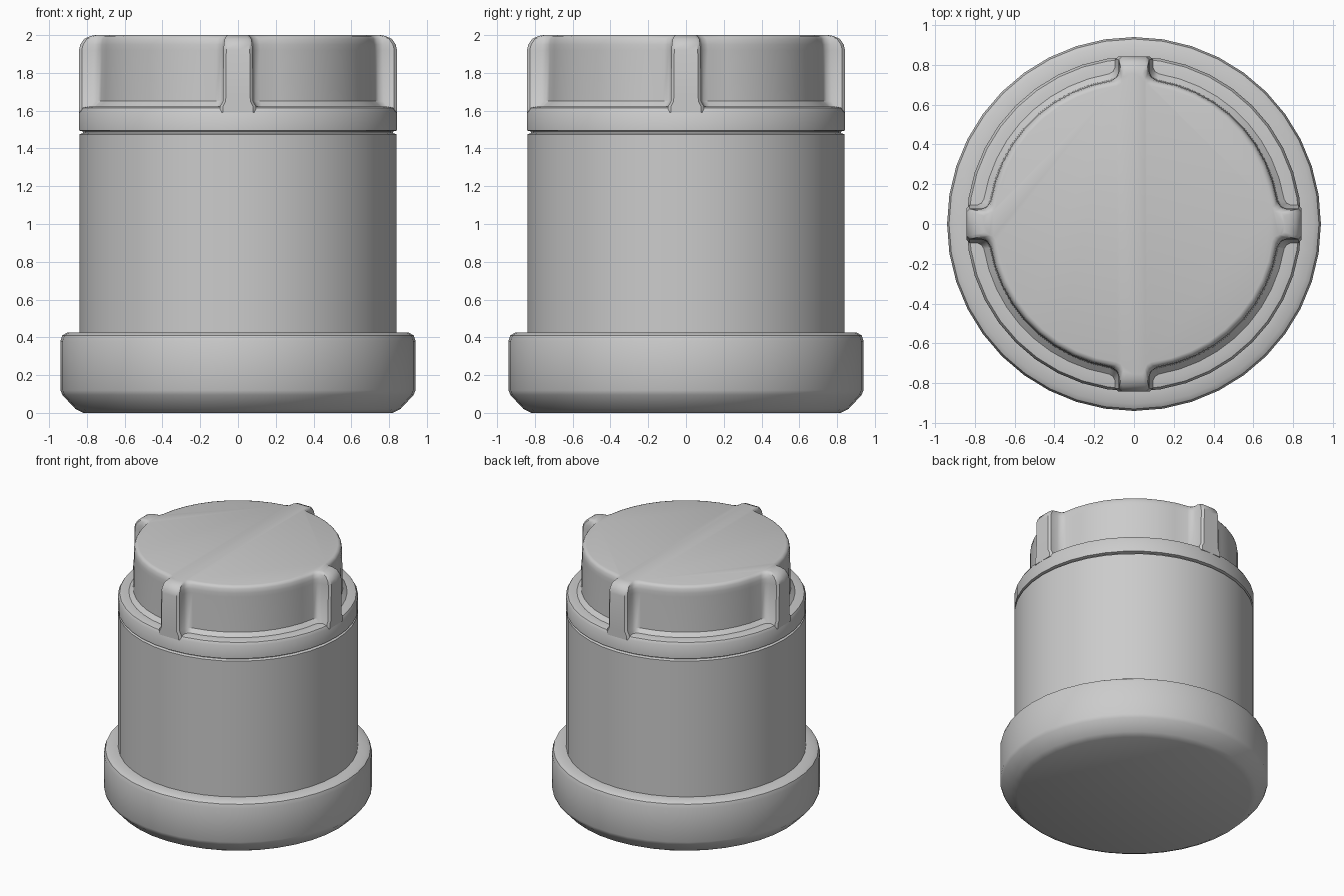
import bpy, bmesh
from math import sin, cos, pi, radians, sqrt

cube = bpy.data.objects.get("Cube")
if cube:
    bpy.data.objects.remove(cube)

SEGMENTS = 40

grey = bpy.data.materials.new("plain grey")
grey.use_nodes = True
colour = (0.6, 0.6, 0.6, 1)
grey.diffuse_color = colour
grey.node_tree.nodes["Principled BSDF"].inputs["Base Color"].default_value = colour


def loft(name, rings):
    """Skin a stack of equal-length rings and cap both ends."""
    bm = bmesh.new()
    loops = [[bm.verts.new(p) for p in ring] for ring in rings]
    n = len(loops[0])
    for low, high in zip(loops, loops[1:]):
        for i in range(n):
            j = (i + 1) % n
            bm.faces.new((low[i], low[j], high[j], high[i]))
    bm.faces.new(loops[0][::-1])
    bm.faces.new(loops[-1])
    mesh = bpy.data.meshes.new(name)
    bm.to_mesh(mesh)
    bm.free()
    mesh.materials.append(grey)
    obj = bpy.data.objects.new(name, mesh)
    bpy.context.collection.objects.link(obj)
    bpy.ops.object.select_all(action="DESELECT")
    obj.select_set(True)
    bpy.context.view_layer.objects.active = obj
    bpy.ops.object.shade_smooth_by_angle(angle=radians(40))
    return obj


def turned(name, profile):
    """Turn a profile of (radius, height) points around the z axis."""
    angles = [2 * pi * i / SEGMENTS for i in range(SEGMENTS)]
    return loft(name, [[(r * cos(a), r * sin(a), z) for a in angles]
                       for r, z in profile])


def ribbed_outline(core, reach, half, fillet, z):
    """Circle of radius core with four ribs that reach outwards."""
    wide = half + fillet
    shoulder = sqrt(core ** 2 - half ** 2) + fillet
    start = math_angle = wide / core
    side = [(reach - 0.015, half), (shoulder, half),
            (shoulder - fillet * 0.7, half + fillet * 0.3)]
    steps = 9
    arc = [(core * cos(a), core * sin(a))
           for a in (start + (pi / 2 - 2 * start) * i / steps
                     for i in range(steps + 1))]
    # One quarter runs from the middle of a rib to the middle of the next
    quarter = ([(reach, 0), (reach, half - 0.015)] + side + arc
               + [(y, x) for x, y in reversed(side)] + [(half - 0.015, reach)])
    ring = []
    for turn in range(4):
        c, s = cos(turn * pi / 2), sin(turn * pi / 2)
        ring += [(x * c - y * s, x * s + y * c, z) for x, y in quarter]
    return ring


# Wide foot with a chamfered underside and rounded upper rim
turned("base", [(0.82, 0), (0.86, 0.02), (0.93, 0.095), (0.94, 0.12),
                (0.94, 0.38), (0.93, 0.41), (0.905, 0.425), (0.83, 0.425)])

# Straight cylindrical body
turned("body", [(0.84, 0.40), (0.84, 1.475), (0.82, 1.482)])

# Narrow seam and the collar under the lid
turned("seam", [(0.82, 1.47), (0.82, 1.50)])
turned("collar", [(0.815, 1.488), (0.842, 1.495), (0.842, 1.595),
                  (0.83, 1.615), (0.80, 1.622), (0.74, 1.622)])

# Lid with four grip ribs flowing out of its wall
loft("ribbed_lid", [
    ribbed_outline(0.765, 0.842, 0.095, 0.03, 1.59),
    ribbed_outline(0.765, 0.842, 0.095, 0.03, 1.622),
    ribbed_outline(0.735, 0.842, 0.08, 0.04, 1.65),
    ribbed_outline(0.73, 0.842, 0.077, 0.04, 1.92),
    ribbed_outline(0.73, 0.835, 0.075, 0.04, 1.95),
    ribbed_outline(0.725, 0.815, 0.07, 0.04, 1.98),
    ribbed_outline(0.715, 0.78, 0.062, 0.03, 1.995),
    ribbed_outline(0.70, 0.755, 0.055, 0.03, 2.0)])
